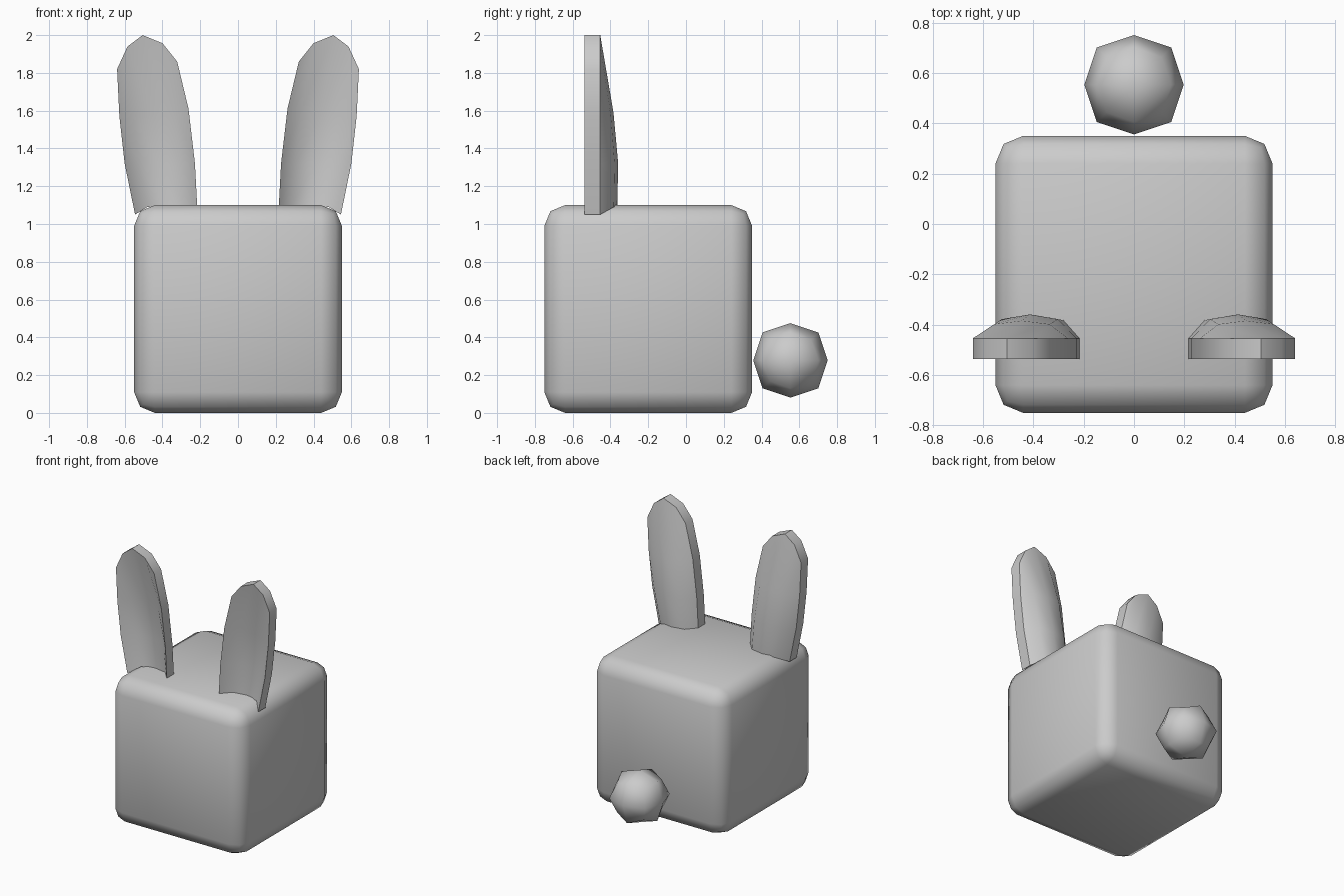
import bpy, bmesh, math
from mathutils import Vector

if "Cube" in bpy.data.objects:
    bpy.data.objects.remove(bpy.data.objects["Cube"])


def make_object(bm, name, angle):
    bmesh.ops.recalc_face_normals(bm, faces=bm.faces[:])
    mesh = bpy.data.meshes.new(name)
    bm.to_mesh(mesh)
    bm.free()
    ob = bpy.data.objects.new(name, mesh)
    bpy.context.collection.objects.link(ob)
    bpy.ops.object.select_all(action='DESELECT')
    ob.select_set(True)
    bpy.context.view_layer.objects.active = ob
    bpy.ops.object.shade_smooth_by_angle(angle=math.radians(angle))
    return ob


# Body: cube with two-step rounded edges
bm = bmesh.new()
bmesh.ops.create_cube(bm, size=1.1)
bmesh.ops.translate(bm, verts=bm.verts[:], vec=(0, -0.2, 0.55))
bmesh.ops.bevel(bm, geom=bm.edges[:], offset=0.11, segments=2,
                profile=0.5, affect='EDGES')
make_object(bm, "body", 60)

# Tail: cube subdivided once and rounded into a ball
bm = bmesh.new()
bmesh.ops.create_cube(bm, size=2)
bmesh.ops.subdivide_edges(bm, edges=bm.edges[:], cuts=1, use_grid_fill=True)
for v in bm.verts:
    nonzero = sum(abs(c) > 0.5 for c in v.co)
    v.co = v.co * (1, 0.75, 0.556)[nonzero - 1] * 0.197 + Vector((0, 0.553, 0.278))
make_object(bm, "tail", 60)

# Ears: cupped sheets, hollow to the front, given thickness along y
COLS = (0, 0.2, 0.5, 0.8, 1)
CUP = (0, 0.8, 1, 0.8, 0)


def row(x0, z0, x1, z1):
    return [(x0 + (x1 - x0) * t, z0 + (z1 - z0) * t) for t in COLS]


base = list(zip((0.215, 0.28, 0.38, 0.48, 0.545), (1.075, 1.09, 1.095, 1.09, 1.05)))
tip = [(0.322, 1.86), (0.40, 1.957), (0.505, 2.0), (0.585, 1.94), (0.64, 1.82)]
ROWS = [(base, 0.09), (row(0.228, 1.32, 0.60, 1.32), 0.095),
        (row(0.262, 1.61, 0.628, 1.57), 0.07), (tip, 0.0)]


def ear(side, name):
    bm = bmesh.new()
    grid = [[bm.verts.new((side * x, -0.537 + depth * c, z))
             for (x, z), c in zip(pts, CUP)] for pts, depth in ROWS]
    for a, b in zip(grid, grid[1:]):
        for i in range(4):
            bm.faces.new((a[i], a[i + 1], b[i + 1], b[i]))
    ext = bmesh.ops.extrude_face_region(bm, geom=bm.faces[:], use_keep_orig=True)
    moved = [g for g in ext["geom"] if isinstance(g, bmesh.types.BMVert)]
    bmesh.ops.translate(bm, verts=moved, vec=(0, 0.083, 0))
    make_object(bm, name, 40)


ear(1, "right_ear")
ear(-1, "left_ear")
